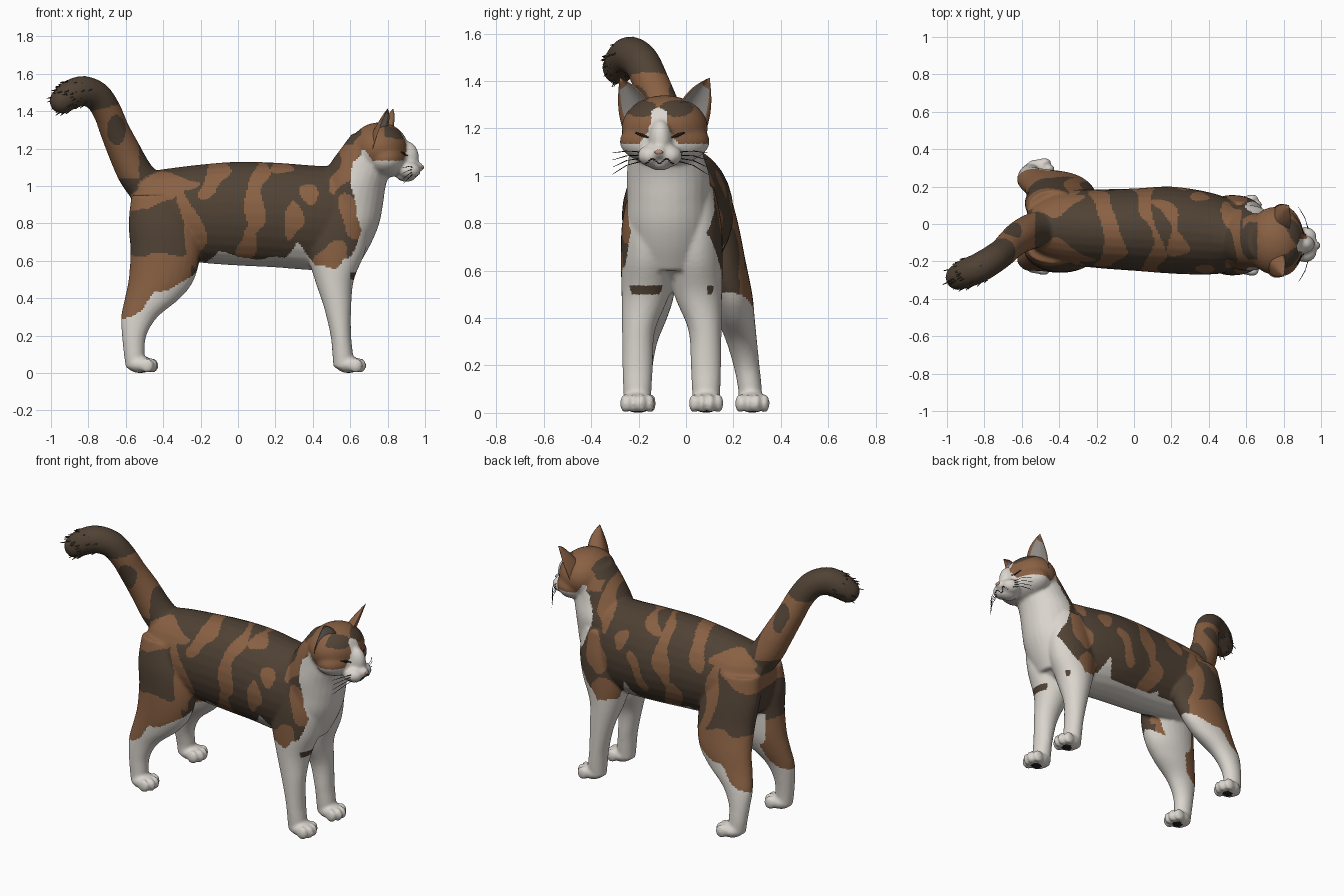
import bpy, bmesh, math, random
from mathutils import Vector, Matrix

if "Cube" in bpy.data.objects:
    bpy.data.objects.remove(bpy.data.objects["Cube"])

random.seed(4)
YC = -0.09          # centre line of the head


def material(name, r, g, b):
    m = bpy.data.materials.new(name)
    m.diffuse_color = (r, g, b, 1)
    m.use_nodes = True
    m.node_tree.nodes["Principled BSDF"].inputs["Base Color"].default_value = m.diffuse_color
    return m


DARK = material("dark brown fur", 0.080, 0.054, 0.035)
BROWN = material("ginger brown fur", 0.25, 0.118, 0.056)
WHITE = material("white fur", 0.70, 0.66, 0.61)
GREY = material("inner ear grey", 0.36, 0.34, 0.32)
BLACK = material("black", 0.02, 0.018, 0.016)
PINK = material("nose pink", 0.45, 0.27, 0.2)


def make(name, bm, mats):
    bmesh.ops.recalc_face_normals(bm, faces=bm.faces)
    me = bpy.data.meshes.new(name)
    bm.to_mesh(me)
    bm.free()
    ob = bpy.data.objects.new(name, me)
    bpy.context.collection.objects.link(ob)
    for m in mats:
        me.materials.append(m)
    me.polygons.foreach_set("use_smooth", [True] * len(me.polygons))
    return ob


def spline(rows, steps=5):
    """Catmull-Rom through rows of numbers."""
    p = [Vector(r) for r in rows]
    p = [p[0]] + p + [p[-1]]
    out = []
    for i in range(1, len(p) - 2):
        a, b, c, d = p[i - 1:i + 3]
        for k in range(steps):
            t = k / steps
            out.append(0.5 * (2 * b + (c - a) * t + (2 * a - 5 * b + 4 * c - d) * t * t
                              + (3 * b - a - 3 * c + d) * t ** 3))
    return out + [p[-1]]


def loft(bm, rows, along_x=False, n=28):
    """Rows are (position, min a, max a, min b, max b): an ellipse at each position."""
    rings = []
    for h, a0, a1, b0, b1 in spline(rows):
        ring = []
        for i in range(n):
            t = 2 * math.pi * i / n
            a = (a0 + a1) / 2 + (a1 - a0) / 2 * math.cos(t)
            b = (b0 + b1) / 2 + (b1 - b0) / 2 * math.sin(t)
            ring.append(bm.verts.new((h, a, b) if along_x else (a, b, h)))
        rings.append(ring)
    for r, s in zip(rings, rings[1:]):
        for i in range(n):
            j = (i + 1) % n
            bm.faces.new((r[i], r[j], s[j], s[i]))
    bm.faces.new(rings[0])
    bm.faces.new(rings[-1])


def blob(bm, c, r, seg=20):
    m = Matrix.Translation(c) @ Matrix.Diagonal((*r, 1))
    bmesh.ops.create_uvsphere(bm, u_segments=seg, v_segments=seg // 2 + 2, radius=1, matrix=m)


bm = bmesh.new()
# torso
loft(bm, [(-.57, -.08, .07, .82, 1.02), (-.52, -.16, .12, .68, 1.07), (-.4, -.21, .18, .62, 1.09),
          (-.2, -.235, .185, .59, 1.115), (0, -.25, .19, .575, 1.13), (.2, -.265, .2, .565, 1.125),
          (.4, -.27, .17, .55, 1.11), (.55, -.25, .12, .55, 1.1), (.68, -.2, .06, .65, 1.03)], True)
# chest and neck
loft(bm, [(.6, .45, .66, -.2, .05), (.7, .42, .715, -.235, .085), (.8, .42, .755, -.25, .1),
          (.9, .42, .775, -.25, .1), (1.0, .44, .79, -.25, .1), (1.1, .48, .82, -.24, .07),
          (1.2, .55, .83, -.23, .05), (1.28, .61, .8, -.2, .02)])
# front legs, the left one mirrored
FRONT = [(.03, .51, .62, -.26, -.15), (.1, .505, .615, -.265, -.145), (.2, .495, .605, -.268, -.14),
         (.35, .46, .605, -.27, -.13), (.5, .41, .62, -.272, -.07), (.65, .37, .68, -.275, -.05),
         (.8, .38, .70, -.27, -.05), (.95, .42, .68, -.24, -.08)]
loft(bm, FRONT)
loft(bm, [(z, a, b, -.12 - d, -.12 - c) for z, a, b, c, d in FRONT])
# hind legs, the left one standing wider
HIND = [(.03, -.6, -.5), (.1, -.61, -.5), (.2, -.62, -.49), (.3, -.625, -.43), (.4, -.605, -.31),
        (.5, -.585, -.235), (.65, -.575, -.2), (.8, -.585, -.22), (.95, -.57, -.3)]
RIGHT = [(-.25, -.15), (-.25, -.15), (-.25, -.14), (-.25, -.12), (-.255, -.08), (-.26, -.05),
         (-.26, -.04), (-.25, -.04), (-.21, -.06)]
LEFT = [(.22, .32), (.22, .32), (.2, .31), (.17, .3), (.13, .29), (.1, .28), (.04, .25), (0, .22), (-.02, .18)]
for side in (RIGHT, LEFT):
    loft(bm, [h + y for h, y in zip(HIND, side)])
# paws with four toes
PAWS = [(.595, -.205), (.595, .085), (-.52, -.2), (-.515, .28)]
for x, y in PAWS:
    blob(bm, (x - .005, y, .046), (.07, .066, .046))
    for k, dx in ((-.052, .035), (-.018, .055), (.018, .055), (.052, .035)):
        blob(bm, (x + dx, y + k, .04), (.037, .021, .04), 12)
# tail
TAIL = spline([(-.48, -.02, .98, .1), (-.55, -.04, 1.07, .095), (-.61, -.07, 1.19, .088), (-.66, -.11, 1.3, .08),
               (-.70, -.15, 1.4, .077), (-.755, -.19, 1.48, .078), (-.83, -.235, 1.508, .08),
               (-.90, -.265, 1.485, .078), (-.94, -.285, 1.455, .068)], 8)
for x, y, z, r in TAIL:
    blob(bm, (x, y, z), (r, r, r))
# head, cheeks, nose bridge, muzzle and chin
blob(bm, (.755, YC, 1.2), (.155, .182, .14), 32)
blob(bm, (.79, YC, 1.145), (.12, .19, .1), 32)
blob(bm, (.9, YC - .018, 1.15), (.068, .05, .09))
for s in (-1, 1):
    blob(bm, (.915, YC - .02 + s * .04, 1.085), (.062, .055, .046))
blob(bm, (.955, YC - .025, 1.1), (.038, .032, .028))
blob(bm, (.9, YC - .02, 1.055), (.055, .055, .032))

# fuse everything into one smooth skin
rough = make("cat_body_rough", bm, [])
mod = rough.modifiers.new("fuse", 'REMESH')
mod.mode, mod.voxel_size = 'VOXEL', 0.0095
sm = rough.modifiers.new("soften", 'SMOOTH')
sm.factor, sm.iterations = 0.5, 5
mesh = bpy.data.meshes.new_from_object(rough.evaluated_get(bpy.context.evaluated_depsgraph_get()))
bpy.data.objects.remove(rough)
mesh.name = "cat_body"
body = bpy.data.objects.new("cat_body", mesh)
bpy.context.collection.objects.link(body)
mesh.materials.clear()
for m in (DARK, BROWN, WHITE, BLACK):
    mesh.materials.append(m)


def table(pts, v):
    """Straight-line lookup."""
    if v <= pts[0][0]:
        return pts[0][1]
    for (a, p), (b, q) in zip(pts, pts[1:]):
        if v <= b:
            return p + (q - p) * (v - a) / (b - a)
    return pts[-1][1]


BELLY = [(-.65, .28), (-.57, .29), (-.52, .34), (-.45, .44), (-.3, .48), (-.2, .55), (-.1, .66), (0, .61),
         (.25, .61), (.32, .7), (.41, .56), (.52, .55), (.57, .6)]
CHEST = [(.54, .53), (.6, .57), (.7, .65), (.76, .67), (.85, .63), (1, .6), (1.13, .62), (1.19, .69)]
# brown patches on the dark coat: x, z, half width, half height, lean
PATCHES = [(-.44, .95, .12, .075, .3), (-.36, 1.02, .16, .04, 0), (-.25, .8, .05, .22, -.2),
           (-.12, 1.03, .06, .1, .3), (.1, .95, .05, .2, .15), (.05, .7, .05, .1, 0),
           (.4, .97, .042, .055, 0), (.23, 1.08, .07, .03, 0), (.28, .8, .04, .11, .2),
           (.6, .82, .07, .12, 0), (.52, .6, .09, .1, 0), (.57, 1.08, .05, .13, .3), (-.58, .92, .06, .05, 0)]


def coat(x, y, z, n):
    if z < .012 and n.z < -.8:                       # paw pads
        return 3 if any(abs(math.hypot(x - a - .01, y - b)) < .03 for a, b in PAWS) else 2
    if x < -.53 and z > 1.04:                        # tail
        if z > 1.42 + .25 * (x + .7) or x < -.8:
            return 0
        return 0 if ((x + .65) / .05) ** 2 + ((z - 1.3) / .08) ** 2 < 1 and n.x > -.5 else 1
    wob = .02 * math.sin(17 * z + 9 * y) + .012 * math.sin(31 * x + 23 * z)
    if x > .66 and z > 1.1:                          # face
        d = abs(y - (YC - .025))
        if x > .8 and d < table([(1.13, .085), (1.19, .045), (1.24, .03), (1.275, .03), (1.29, 0)], z):
            return 2
        if z < table([(.68, 1.19), (.72, 1.135)], x):
            return 2
        spot = ((d - .075) / .07) ** 2 + ((z - 1.285) / .035) ** 2 < 1 and x > .78
        return 0 if spot else 1
    if z < 1.19 and z > .54 and x > table(CHEST, z) + wob * .5:
        return 2
    if x < .6 and z < table(BELLY, x) + wob * .6 or z < .5 and x > .3:
        return 2
    if z < .64 and abs(y - .01) < .08:
        return 2
    if x > .58 and z > 1.16:                         # back of the head
        return 0 if abs(y + .09) < .1 and z > 1.22 else 1
    if x < -.25 and z < .62 + wob:                   # thigh
        return 1
    px = x + wob + .15 * (y + .25)
    pz = z + .02 * math.sin(19 * x)
    for a, c, w, h, lean in PATCHES:
        if ((px - a - lean * (pz - c)) / w) ** 2 + ((pz - c) / h) ** 2 < 1:
            return 1
    return 0


for p in mesh.polygons:
    p.use_smooth = True
    p.material_index = coat(*p.center, p.normal)

# ears: curved shells, grey inside
for s, name in ((-1, "right_ear"), (1, "left_ear")):
    bi, bo, tip = (Vector((x + s * .014, YC + s * w, z)) for x, w, z in
                   ((.815, .06, 1.30), (.735, .178, 1.20), (.815, .19, 1.415)))
    back = Vector((-.84, -s * .55, 0))
    bm = bmesh.new()
    rows = []
    for k in range(9):
        t = k / 9
        a, b = bi.lerp(tip, t), bo.lerp(tip, t)
        bow = (b - a).normalized() * .018 * math.sin(math.pi * t)
        a, b = a - bow, b + bow
        ring = []
        for i in range(20):
            u = i / 10 if i < 10 else (20 - i) / 10
            depth = (.075 if i < 10 else .045) * (1 - t) ** .8 * math.sin(math.pi * u)
            ring.append(bm.verts.new(a.lerp(b, u) + back * depth))
        rows.append(ring)
    top = bm.verts.new(tip)
    for k, r in enumerate(rows):
        for i in range(20):
            j = (i + 1) % 20
            f = (bm.faces.new((r[i], r[j], rows[k + 1][j], rows[k + 1][i])) if k < 8
                 else bm.faces.new((r[i], r[j], top)))
            f.material_index = 1 if 11 <= i <= 18 and k < 7 else 0
    bm.faces.new(rows[0])
    make(name, bm, [BROWN, GREY])


def on_face(y, z):
    return body.ray_cast(Vector((2, y, z)), Vector((-1, 0, 0)))[1]


# nearly shut eyes, nose and mouth
for s, name in ((-1, "right_eye"), (1, "left_eye")):
    bm = bmesh.new()
    for k in range(-3, 4):
        p = on_face(YC - .02 + s * .075 + k * .008, 1.172 + s * k * .003)
        blob(bm, p, (.004, .007, .008 - abs(k) * .0015), 8)
    make(name, bm, [BLACK])
bm = bmesh.new()
blob(bm, on_face(YC - .025, 1.1) - Vector((.004, 0, 0)), (.009, .018, .011), 12)
make("nose", bm, [PINK])
bm = bmesh.new()
for k in range(-8, 9):
    blob(bm, on_face(YC - .022 + k * .007, 1.062 - .01 * math.cos(k * .75)), (.003, .005, .003), 6)
make("mouth", bm, [BLACK])


def hair(bm, a, b, r):
    d = b - a
    m = Matrix.Translation((a + b) / 2) @ d.to_track_quat('Z', 'Y').to_matrix().to_4x4()
    bmesh.ops.create_cone(bm, cap_ends=True, segments=4, radius1=r, radius2=r * .4, depth=d.length, matrix=m)


# whiskers
bm = bmesh.new()
for s in (-1, 1):
    for k in range(4):
        a = Vector((.935, YC - .02 + s * .07, 1.1 - k * .012))
        b = a + Vector((-.02, s * .07, .005 - k * .008))
        hair(bm, a, b, .0028)
        hair(bm, b, b + Vector((-.035, s * .06, -.008 - k * .01)), .0022)
make("whiskers", bm, [BLACK])

# rough fur at the end of the tail
bm = bmesh.new()
for _ in range(110):
    x, y, z, r = random.choice(TAIL[-18:])
    d = Vector([random.gauss(0, 1) for _ in range(3)]).normalized()
    a = Vector((x, y, z)) + d * r * .97
    hair(bm, a, a + d * .008 + Vector((-.02, -.01, -.008)), .004)
make("tail_fur", bm, [DARK])
